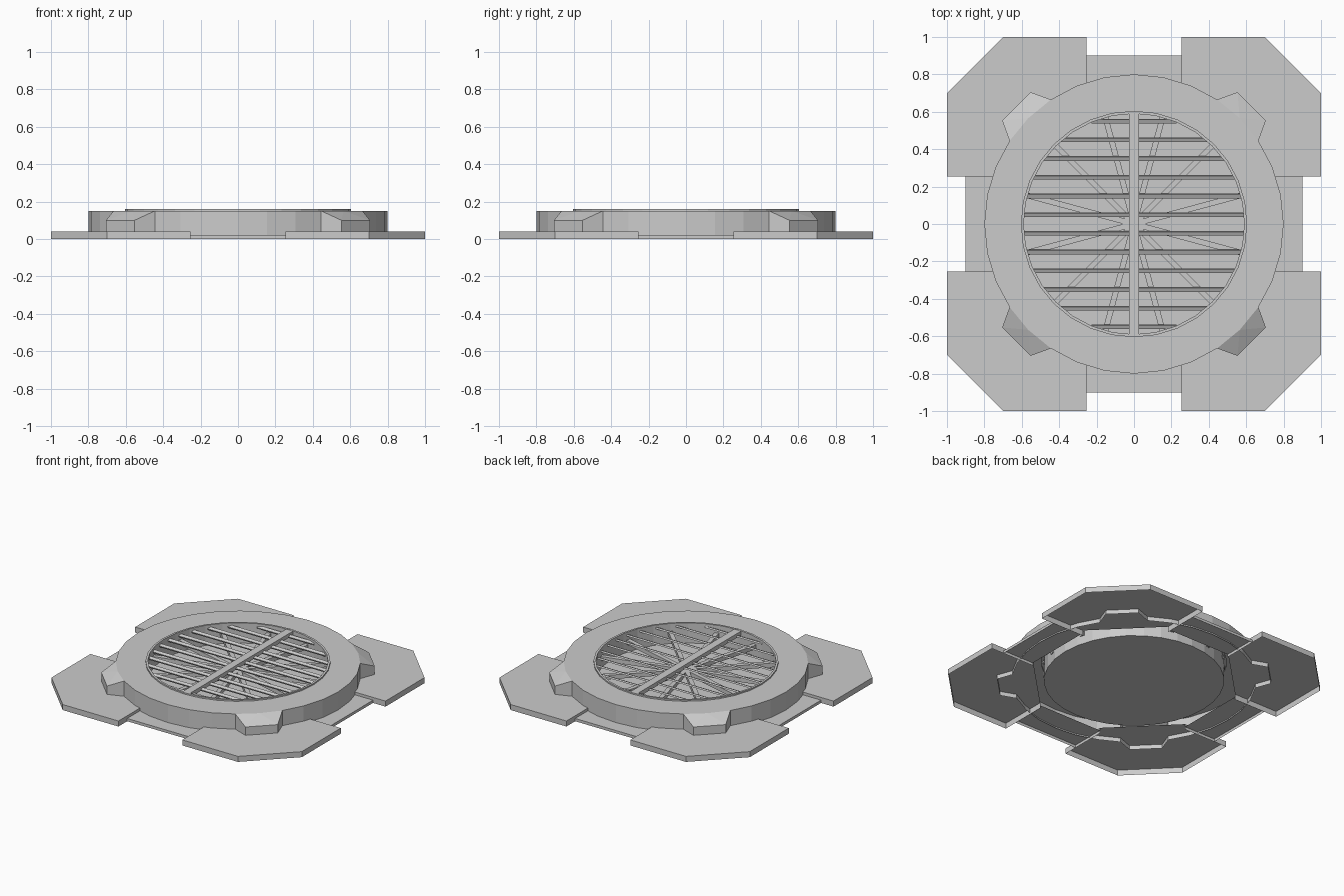
import bpy, bmesh
from math import cos, sin, pi, radians, sqrt
from mathutils import Matrix, Vector

if "Cube" in bpy.data.objects:
    bpy.data.objects.remove(bpy.data.objects["Cube"])

N = 32


def finish(name, bm):
    bmesh.ops.remove_doubles(bm, verts=bm.verts, dist=1e-5)
    me = bpy.data.meshes.new(name)
    bm.to_mesh(me)
    bm.free()
    ob = bpy.data.objects.new(name, me)
    bpy.context.collection.objects.link(ob)
    return ob


def face(bm, pts):
    return bm.faces.new([bm.verts.new(p) for p in pts])


def ring_pt(r, i, z):
    return Vector((r * cos(2 * pi * i / N), r * sin(2 * pi * i / N), z))


def band(bm, r0, z0, r1, z1, skip=()):
    # one lathed strip, listed from lower/outer to upper/inner
    for i in range(N):
        if i not in skip:
            face(bm, [ring_pt(r0, i, z0), ring_pt(r0, i + 1, z0),
                      ring_pt(r1, i + 1, z1), ring_pt(r1, i, z1)])


def plate(name, outline, z, open_edges, k):
    # flat sheet with skirt walls, open underneath
    bm = bmesh.new()
    face(bm, [(x, y, z) for x, y in outline])
    for i, (x, y) in enumerate(outline):
        if i not in open_edges:
            u, v = outline[(i + 1) % len(outline)]
            face(bm, [(x, y, z), (x, y, 0), (u, v, 0), (u, v, z)])
    bm.transform(Matrix.Rotation(k * pi / 2, 4, 'Z'))
    finish(name, bm)


def add_box(bm, size, matrix):
    bmesh.ops.create_cube(bm, size=1, matrix=matrix @ Matrix.Diagonal((*size, 1)))


# Base: corner plates and lower side plates
for k in range(4):
    plate(f"corner_plate_{k + 1}",
          [(.255, .65), (.65, .255), (1, .255), (1, .7), (.7, 1), (.255, 1)], .04, {0}, k)
    plate(f"side_plate_{k + 1}",
          [(.65, -.255), (.9, -.255), (.9, .255), (.65, .255)], .02, {0, 2, 3}, k)

# Raised collar with four sloped lugs
bm = bmesh.new()
lug_segments = {s + 8 * k for k in range(4) for s in (3, 4)}
band(bm, .8, .01, .8, .15, lug_segments)
band(bm, .8, .15, .605, .15)
for k in range(4):
    rot = Matrix.Rotation(k * pi / 2, 4, 'Z')
    a, m, b = (ring_pt(.8, i, .15) for i in (3, 4, 5))
    p, q = Vector((.705, .553, .10)), Vector((.553, .705, .10))
    low = [Vector((v.x, v.y, .01)) for v in (a, p, q, b)]
    for pts in ([a, p, m], [m, p, q], [m, q, b],
                [low[0], low[1], p, a], [low[1], low[2], q, p], [low[2], low[3], b, q]):
        face(bm, [rot @ v for v in pts])
finish("collar", bm)

# Open cup with a thin raised rim
bm = bmesh.new()
band(bm, .605, .15, .605, .16)
band(bm, .605, .16, .59, .16)
band(bm, .59, .16, .59, .015)
face(bm, [ring_pt(.59, i, .015) for i in range(N)])
finish("vent_cup", bm)

# Tilted louvre slats
bm = bmesh.new()
for i in range(12):
    y = -.55 + .1 * i
    length = 2 * sqrt(.595 ** 2 - y * y)
    add_box(bm, (length, .022, .012),
            Matrix.Translation((0, y, .135)) @ Matrix.Rotation(radians(25), 4, 'X'))
finish("louvre_slats", bm)

# Central bar across the slats
bm = bmesh.new()
add_box(bm, (.055, 1.185, .03), Matrix.Translation((0, 0, .143)))
finish("centre_bar", bm)

# Radial spokes below the slats
bm = bmesh.new()
for i in range(6):
    add_box(bm, (1.19, .03, .03),
            Matrix.Translation((0, 0, .09)) @ Matrix.Rotation(radians(15 + 30 * i), 4, 'Z'))
finish("radial_spokes", bm)
